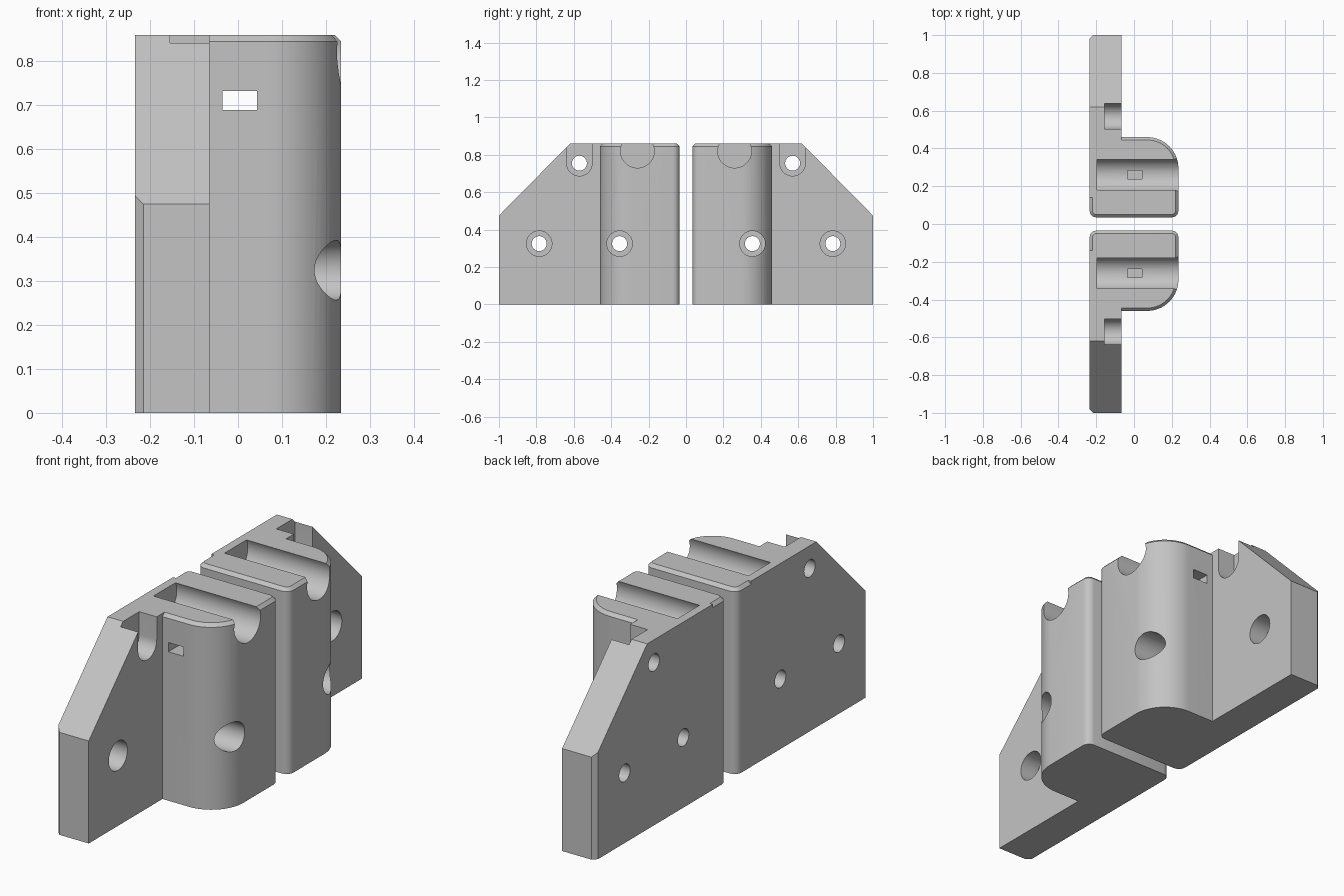
import bpy, bmesh
from math import sin, cos, pi
from mathutils import Vector, Matrix

if "Cube" in bpy.data.objects:
    bpy.data.objects.remove(bpy.data.objects["Cube"], do_unlink=True)

grey = bpy.data.materials.new("plain grey")
grey.use_nodes = True
GREY = (0.55, 0.55, 0.55, 1)
grey.diffuse_color = GREY
grey.node_tree.nodes["Principled BSDF"].inputs["Base Color"].default_value = GREY

BACK, FRONT, STEP = -0.235, 0.235, -0.065   # x of plate back, body face, plate face
INNER, OUTER, TOP = 0.035, 0.46, 0.86
BORE, HOLE, FLOOR = 0.068, 0.04, -0.155


def make(name, bm, side):
    """Turn a bmesh into an object on the given side of the gap."""
    bmesh.ops.scale(bm, vec=(1, side, 1), verts=bm.verts)
    bmesh.ops.recalc_face_normals(bm, faces=bm.faces)
    mesh = bpy.data.meshes.new(name)
    bm.to_mesh(mesh)
    bm.free()
    mesh.materials.append(grey)
    obj = bpy.data.objects.new(name, mesh)
    bpy.context.collection.objects.link(obj)
    return obj


def prism(points, offset):
    bm = bmesh.new()
    face = bm.faces.new([bm.verts.new(p) for p in points])
    new = bmesh.ops.extrude_face_region(bm, geom=[face])["geom"]
    verts = [v for v in new if isinstance(v, bmesh.types.BMVert)]
    bmesh.ops.translate(bm, vec=offset, verts=verts)
    bmesh.ops.recalc_face_normals(bm, faces=bm.faces)
    return bm


def box(lo, hi):
    bm = bmesh.new()
    lo, hi = Vector(lo), Vector(hi)
    bmesh.ops.create_cube(bm, size=1)
    bmesh.ops.scale(bm, vec=hi - lo, verts=bm.verts)
    bmesh.ops.translate(bm, vec=(lo + hi) / 2, verts=bm.verts)
    return bm


def rod(x0, x1, y, z, r):
    """Cylinder along x."""
    bm = bmesh.new()
    matrix = Matrix.Translation(((x0 + x1) / 2, y, z)) @ Matrix.Rotation(pi / 2, 4, "Y")
    bmesh.ops.create_cone(bm, cap_ends=True, segments=48, radius1=r, radius2=r,
                          depth=x1 - x0, matrix=matrix)
    return bm


def corner(cx, cy, r, start, steps):
    """Quarter arc, counter-clockwise from the start angle."""
    angles = [start + pi / 2 * i / steps for i in range(steps + 1)]
    return [(cx + r * cos(a), cy + r * sin(a), 0) for a in angles]


def bevel(bm, test, size):
    edges = [e for e in bm.edges if all(test(v.co) for v in e.verts)]
    bmesh.ops.bevel(bm, geom=edges, offset=size, segments=1, affect="EDGES")


def combine(obj, bm, side, operation):
    tool = make("tool", bm, side)
    tool.hide_render = True
    mod = obj.modifiers.new("cut", "BOOLEAN")
    mod.object, mod.operation, mod.solver = tool, operation, "EXACT"
    bpy.context.view_layer.objects.active = obj
    bpy.ops.object.modifier_apply(modifier=mod.name)
    mesh = tool.data
    bpy.data.objects.remove(tool)
    bpy.data.meshes.remove(mesh)


def bracket(name, side):
    # Rounded clamp body with a chamfered top rim
    r, big = 0.035, 0.165
    outline = corner(BACK + r, INNER + r, r, pi, 4)
    outline += corner(FRONT - r, INNER + r, r, 1.5 * pi, 4)
    outline += corner(FRONT - big, OUTER - big, big, 0, 16)
    outline += [(-0.1, OUTER, 0), (-0.1, 0.2, 0), (BACK, 0.2, 0)]
    body = prism(outline, (0, 0, TOP))
    bevel(body, lambda c: c.z > TOP - 0.001, 0.015)
    obj = make(name, body, side)

    # Mounting plate with a sloping shoulder and chamfered end
    profile = [(0.14, 0), (1, 0), (1, 0.475), (0.62, TOP), (0.14, TOP)]
    plate = prism([(BACK, y, z) for y, z in profile], (STEP - BACK, 0, 0))
    bevel(plate, lambda c: c.x < BACK + 0.001 and c.y > 0.99, 0.02)
    combine(obj, plate, side, "UNION")

    # Rod channel and cable tie slot
    cuts = [rod(-0.195, 0.4, 0.26, 0.82, 0.09),
            box((-0.035, -0.1, 0.69), (0.043, 0.6, 0.733))]
    # Counterbored screw holes, the top one open upward
    for y, z in ((0.785, 0.325), (0.355, 0.325), (0.57, 0.755)):
        cuts += [rod(FLOOR, 0.4, y, z, BORE), rod(-0.4, 0, y, z, HOLE)]
    cuts.append(box((FLOOR, 0.57 - BORE, 0.755), (0.4, 0.57 + BORE, 1)))
    for cut in cuts:
        combine(obj, cut, side, "DIFFERENCE")

    bpy.ops.object.select_all(action="DESELECT")
    obj.select_set(True)
    bpy.context.view_layer.objects.active = obj
    bpy.ops.object.shade_smooth_by_angle(angle=pi / 6)


bracket("front_bracket", -1)
bracket("rear_bracket", 1)
